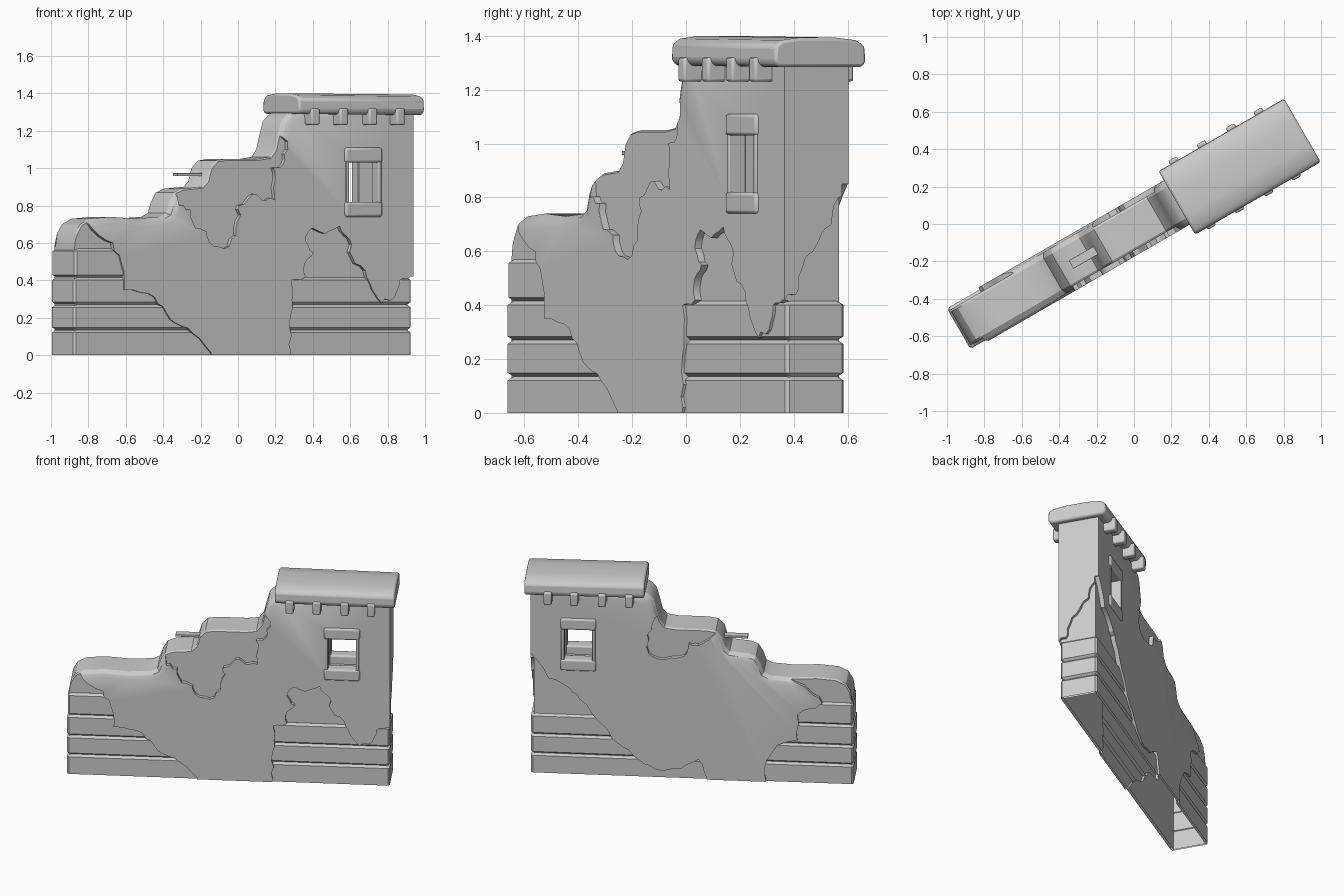
import bpy, bmesh, math, random
from mathutils import Matrix, Vector

random.seed(4)
old = bpy.data.objects.get("Cube")
if old:
    bpy.data.objects.remove(old, do_unlink=True)

# Wall frame: u runs along the wall, v across it, turned about z
TURN = Matrix.Rotation(math.radians(30), 4, 'Z')
FRONT, BACK, MID = -0.152, 0.122, -0.015
RECESS = 0.028

stone = bpy.data.materials.new("pale_stone")
stone.use_nodes = True
stone.diffuse_color = (0.6, 0.6, 0.6, 1)
stone.node_tree.nodes["Principled BSDF"].inputs["Base Color"].default_value = (0.6, 0.6, 0.6, 1)


def finish(bm, name, bevel=0.0):
    bmesh.ops.recalc_face_normals(bm, faces=bm.faces)
    mesh = bpy.data.meshes.new(name)
    bm.to_mesh(mesh)
    bm.free()
    mesh.materials.append(stone)
    obj = bpy.data.objects.new(name, mesh)
    obj.matrix_world = TURN
    bpy.context.collection.objects.link(obj)
    if bevel:
        mod = obj.modifiers.new("worn_edges", 'BEVEL')
        mod.width, mod.segments = bevel, 2
    return obj


def smooth(obj, angle=35):
    bpy.ops.object.select_all(action='DESELECT')
    obj.select_set(True)
    bpy.context.view_layer.objects.active = obj
    bpy.ops.object.shade_smooth_by_angle(angle=math.radians(angle))


def bridge(bm, a, b, closed):
    n = len(a)
    for i in range(n if closed else n - 1):
        j = (i + 1) % n
        bm.faces.new((a[i], a[j], b[j], b[i]))


def prism(name, start, end, bevel=0.0):
    """Solid between two matching loops of points."""
    bm = bmesh.new()
    a = [bm.verts.new(p) for p in start]
    b = [bm.verts.new(p) for p in end]
    bridge(bm, a, b, True)
    bm.faces.new(a)
    bm.faces.new(b)
    return finish(bm, name, bevel)


def box(name, u, v, z, bevel=0.01):
    corners = [(u[0], z[0]), (u[1], z[0]), (u[1], z[1]), (u[0], z[1])]
    obj = prism(name, [(p, v[0], q) for p, q in corners],
                [(p, v[1], q) for p, q in corners], bevel)
    smooth(obj)
    return obj


def ragged(points):
    """Break straight runs into a chipped outline (hundredths to units)."""
    out = []
    pts = [Vector(p) / 100 for p in points]
    for a, b in zip(pts, pts[1:] + pts[:1]):
        out.append(a)
        length = (b - a).length
        if 0.04 < length < 0.3:
            side = Vector((a.y - b.y, b.x - a.x)) / length
            for t in (0.3, 0.65):
                out.append(a.lerp(b, t) + side * random.uniform(-0.013, 0.013))
    return out


# Plastered wall body with a stepped, rounded top
steps = [(-108, 0), (-108, 58), (-107, 65), (-104, 70), (-98, 73), (-85, 74), (-70, 73),
         (-55, 74), (-51, 76), (-49, 82), (-46, 87), (-41, 89), (-29, 90), (-26, 93),
         (-24, 100), (-20, 104), (-14, 105), (6, 105), (13, 106), (16, 110), (18, 118),
         (20, 125), (24, 129), (30, 131), (99.5, 131), (99.5, 0)]
steps = [Vector(p) / 100 for p in steps]


def inset(depth):
    loop = []
    for i, p in enumerate(steps):
        if 1 < i < len(steps) - 2:
            t = (steps[i + 1] - steps[i - 1]).normalized()
            p = p + Vector((t.y, -t.x)) * depth
        loop.append(p)
    return loop


bm = bmesh.new()
rings = []
for v, depth in ((FRONT, 0.045), (FRONT + 0.012, 0.018), (FRONT + 0.04, 0),
                 (BACK - 0.04, 0), (BACK - 0.012, 0.018), (BACK, 0.045)):
    rings.append([bm.verts.new((p.x, v, p.y)) for p in inset(depth)])
for a, b in zip(rings, rings[1:]):
    bridge(bm, a, b, True)
bm.faces.new(rings[0])
bm.faces.new(rings[-1])
wall = finish(bm, "plastered_wall")

# Outlines where the plaster has fallen away (u, z)
front_left = [(-120, -5), (-28, -5), (-25, 1), (-37, 12), (-47, 17), (-55, 26), (-64, 33),
              (-79, 35), (-81, 50), (-86, 60), (-98, 67), (-104, 80), (-120, 80)]
front_right = [(24, -5), (24, 2), (23, 15), (25, 25), (24, 40), (33, 42), (33, 50), (38, 55),
               (33, 61), (37, 68), (45, 65), (54, 69), (60, 62), (62, 52), (70, 45),
               (74, 35), (80, 28), (88, 31), (91, 40), (98, 42), (110, 42), (110, -5)]
front_top = [(-47, 95), (-45, 80), (-38, 78), (-35, 68), (-28, 66), (-26, 60), (-17, 57),
             (-10, 64), (-7, 75), (-8, 80), (0, 86), (6, 83), (14, 83), (14, 93), (13, 100),
             (19, 102), (22, 110), (20, 116), (14, 117), (8, 112), (-20, 112)]
back_right = [(110, 85), (99, 85), (88, 68), (74, 61), (68, 54), (55, 38), (40, 21), (29, 12),
              (19, 6), (2, 7), (-9, 14), (-14, 2), (-14, -5), (110, -5)]
back_left = [(-120, -5), (-52, -5), (-52, 10), (-60, 26), (-73, 30), (-73, 48), (-82, 53),
             (-89, 57), (-80, 66), (-69, 72), (-66, 85), (-120, 85)]
back_top = [(19, 113), (24, 101), (23, 88), (13, 84), (0, 87), (-3, 96), (-9, 95),
            (-20, 103), (-24, 115), (0, 120)]
end_patch = [(-30, 42), (-15, 42), (-9, 46), (-6, 58), (1, 67), (5, 70), (8, 80), (13, 85),
             (30, 85), (30, -5), (-30, -5)]

cutters = []
for outline, near, far in ((front_left, FRONT + RECESS, -1), (front_right, FRONT + RECESS, -1),
                           (front_top, FRONT + RECESS, -1), (back_right, BACK - RECESS, 1),
                           (back_left, BACK - RECESS, 1), (back_top, BACK - RECESS, 1)):
    pts = ragged(outline)
    cutters.append(prism("patch_cutter", [(p.x, near, p.y) for p in pts],
                         [(p.x, far, p.y) for p in pts]))
pts = ragged(end_patch)
cutters.append(prism("end_cutter", [(0.975, p.x, p.y) for p in pts],
                     [(1.3, p.x, p.y) for p in pts]))
cutters.append(box("window_cutter", (0.59, 0.78), (-1, 1), (0.76, 1.08), 0))
for cutter in cutters:
    cutter.hide_render = True
    mod = wall.modifiers.new("chip", 'BOOLEAN')
    mod.operation, mod.solver, mod.object = 'DIFFERENCE', 'EXACT', cutter

# Bake the cuts and open the underside
bpy.context.view_layer.update()
baked = bpy.data.meshes.new_from_object(wall.evaluated_get(bpy.context.evaluated_depsgraph_get()))
wall.modifiers.clear()
wall.data = baked
bm = bmesh.new()
bm.from_mesh(baked)
under = [f for f in bm.faces if f.calc_center_median().z < 0.003 and abs(f.normal.z) > 0.9]
bmesh.ops.delete(bm, geom=under, context='FACES')
bm.to_mesh(baked)
bm.free()
for cutter in cutters:
    bpy.data.objects.remove(cutter, do_unlink=True)
smooth(wall, 30)


# Brick courses: stacked rings pinched in at every joint
def courses(name, u, joints):
    bm = bmesh.new()
    loops = []
    for low, high in zip(joints, joints[1:]):
        for z, d in ((low, 0.016), (low + 0.014, 0), (high - 0.014, 0), (high, 0.016)):
            if z == 0:
                d = 0
            u0, u1, v0, v1, c = u[0] + d, u[1] - d, -0.141 + d, 0.109 - d, 0.012
            ring = [(u0 + c, v0), (u1 - c, v0), (u1, v0 + c), (u1, v1 - c),
                    (u1 - c, v1), (u0 + c, v1), (u0, v1 - c), (u0, v0 + c)]
            loops.append([bm.verts.new((p, q, z)) for p, q in ring])
    loops.append([bm.verts.new((w.co.x * 0.98, MID + (w.co.y - MID) * 0.85, w.co.z))
                  for w in loops[-1]])
    for a, b in zip(loops, loops[1:]):
        bridge(bm, a, b, True)
    bmesh.ops.remove_doubles(bm, verts=bm.verts, dist=0.0005)
    smooth(finish(bm, name), 25)


courses("brick_courses", (-1.092, 0.992), (0, 0.135, 0.27, 0.415))
courses("upper_left_course", (-1.088, -0.5), (0.415, 0.57))

# Window frame on both faces
for side, v in (("front", (FRONT - 0.012, FRONT + 0.07)), ("back", (BACK - 0.07, BACK + 0.012))):
    box(side + "_lintel", (0.57, 0.8), v, (1.03, 1.11), 0.012)
    box(side + "_sill", (0.57, 0.8), v, (0.74, 0.82), 0.012)
    thin = (v[0] + 0.005, v[1] - 0.005)
    for u in (0.575, 0.775):
        box(side + "_jamb", (u, u + 0.02), thin, (0.78, 1.07), 0.004)

# Beam ends under the roof
for u in (0.352, 0.527, 0.707, 0.877):
    box("front_beam_end", (u - 0.026, u + 0.026), (-0.225, -0.1), (1.23, 1.32))
    box("back_beam_end", (u - 0.026, u + 0.026), (0.07, 0.2), (1.23, 1.32))

# Roof slab with a gently arched top
arch = [(-19.5, 129), (-21.3, 131), (-21, 137), (-18, 139), (-10, 140), (5, 140),
        (14, 139), (17.5, 137), (18, 131), (16.5, 129)]
roof = prism("roof_slab", [(0.255, v / 100, z / 100) for v, z in arch],
             [(1.03, v / 100, z / 100 - 0.006) for v, z in arch], 0.012)
smooth(roof)

# Loose plank poking out of the step
box("plank", (-0.4, -0.2), (-0.045, 0.005), (0.957, 0.973), 0.002)
